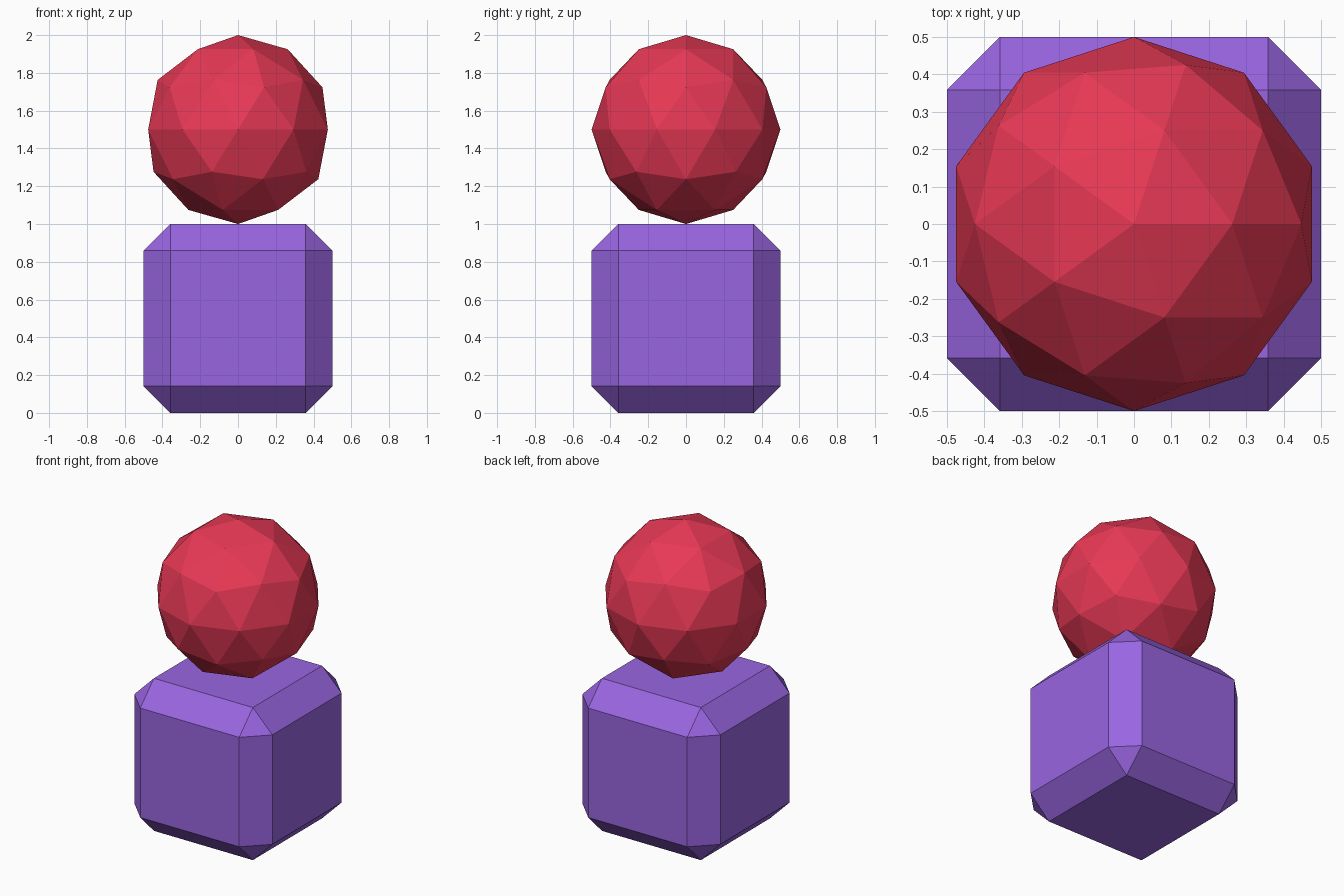
import bpy

if "Cube" in bpy.data.objects:
    bpy.data.objects.remove(bpy.data.objects["Cube"])


def colour(obj, name, rgb):
    mat = bpy.data.materials.new(name)
    mat.diffuse_color = (*rgb, 1.0)
    mat.use_nodes = True
    mat.node_tree.nodes["Principled BSDF"].inputs["Base Color"].default_value = mat.diffuse_color
    obj.data.materials.append(mat)


# Chamfered base block
bpy.ops.mesh.primitive_cube_add(size=1.0, location=(0, 0, 0.5))
block = bpy.context.object
block.name = "base_block"
bevel = block.modifiers.new("chamfer", 'BEVEL')
bevel.width = 0.1414
bevel.segments = 1
bevel.limit_method = 'NONE'
colour(block, "purple", (0.32, 0.13, 0.75))

# Faceted ball resting on the block
bpy.ops.mesh.primitive_ico_sphere_add(subdivisions=2, radius=0.5, location=(0, 0, 1.5))
ball = bpy.context.object
ball.name = "faceted_ball"
colour(ball, "red", (0.8, 0.04, 0.09))
